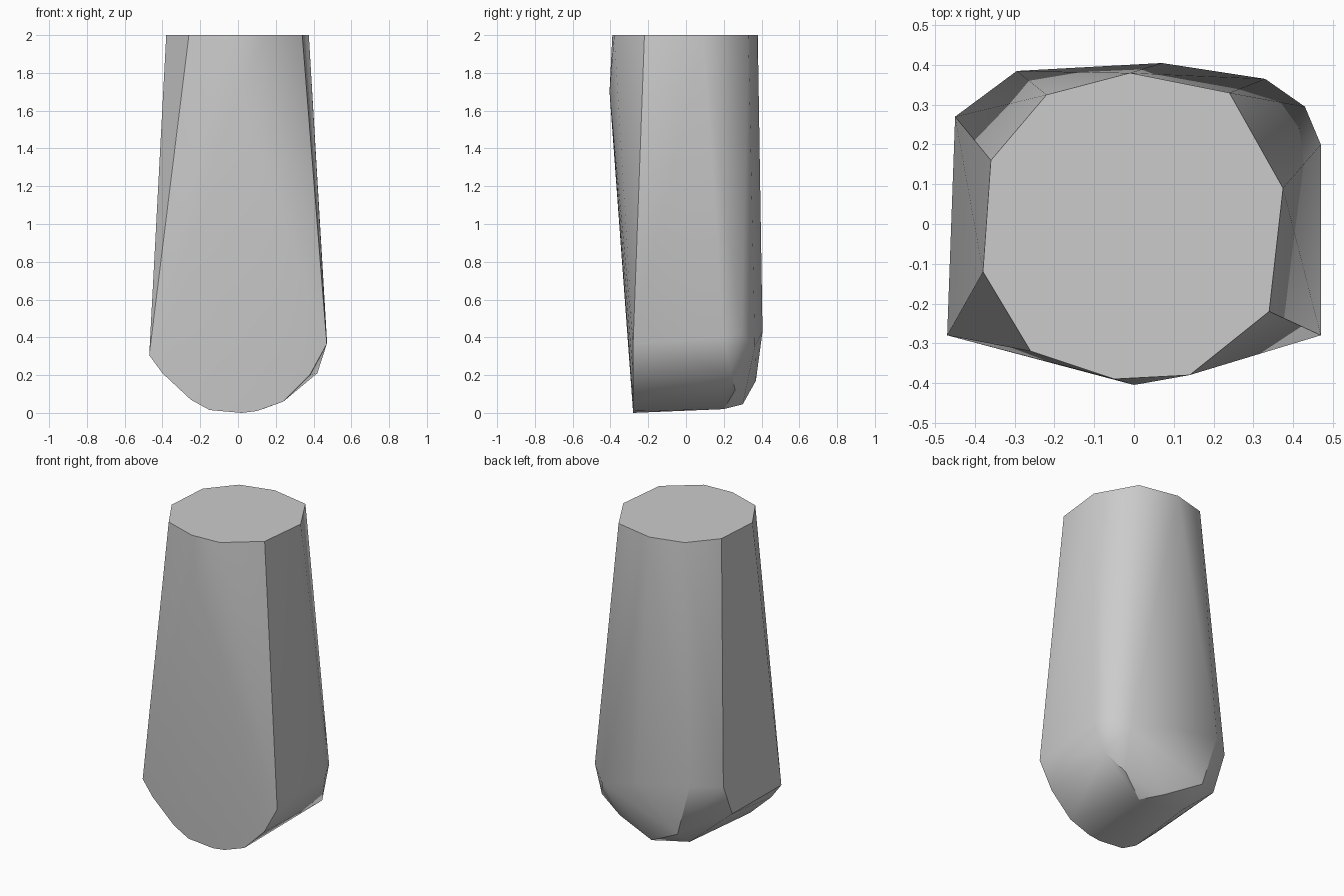
import bpy
import bmesh
import math

cube = bpy.data.objects.get("Cube")
if cube:
    bpy.data.objects.remove(cube, do_unlink=True)

# Plain grey material
grey = bpy.data.materials.new("plain_grey")
grey.use_nodes = True
colour = (0.6, 0.6, 0.6, 1)
grey.diffuse_color = colour
grey.node_tree.nodes["Principled BSDF"].inputs["Base Color"].default_value = colour

# Flat ten-sided top, as x, y
top_outline = [(-.01, .38), (.24, .33), (.375, .09), (.34, -.22), (.14, -.38),
               (-.05, -.39), (-.26, -.32), (-.38, -.12), (-.36, .16), (-.22, .325)]

# Rounded lower edge of the front face, as x, z
front_outline = [(-.47, .305), (-.4, .21), (-.25, .07), (-.15, .015),
                 (.02, 0), (.1, .01), (.24, .06), (.38, .2), (.47, .365)]

# Bulge of the back above the chamfer
back_shoulder = [(.47, .2, .4), (.43, .295, .42), (.33, .365, .35),
                 (.07, .405, .43), (-.295, .385, .5), (-.45, .27, .5)]

# Chamfered underside of the back
back_underside = [(.42, .24, .21), (.28, .26, .12), (.13, .2, .02), (.03, .3, .045),
                  (-.2, .37, .17), (-.445, .175, .29), (-.18, .22, .06)]

# Slight swelling high on the front
front_swell = [(0, -.405, 1.7)]

points = [(x, y, 2) for x, y in top_outline]
points += [(x, -.28, z) for x, z in front_outline]
points += back_shoulder + back_underside + front_swell

# Wrap the outlines in one convex skin
bm = bmesh.new()
for p in points:
    bm.verts.new(p)
hull = bmesh.ops.convex_hull(bm, input=bm.verts[:])
loose = {g for key in ("geom_interior", "geom_unused") for g in hull[key]
         if isinstance(g, bmesh.types.BMVert)}
bmesh.ops.delete(bm, geom=list(loose), context='VERTS')
bmesh.ops.dissolve_limit(bm, angle_limit=math.radians(0.5),
                         verts=bm.verts[:], edges=bm.edges[:])
bmesh.ops.recalc_face_normals(bm, faces=bm.faces[:])

mesh = bpy.data.meshes.new("tapered_block")
bm.to_mesh(mesh)
bm.free()
mesh.materials.append(grey)
block = bpy.data.objects.new("tapered_block", mesh)
bpy.context.collection.objects.link(block)

# Smooth the gentle bends, keep the hard edges
bpy.ops.object.select_all(action='DESELECT')
block.select_set(True)
bpy.context.view_layer.objects.active = block
bpy.ops.object.shade_smooth_by_angle(angle=math.radians(30))
